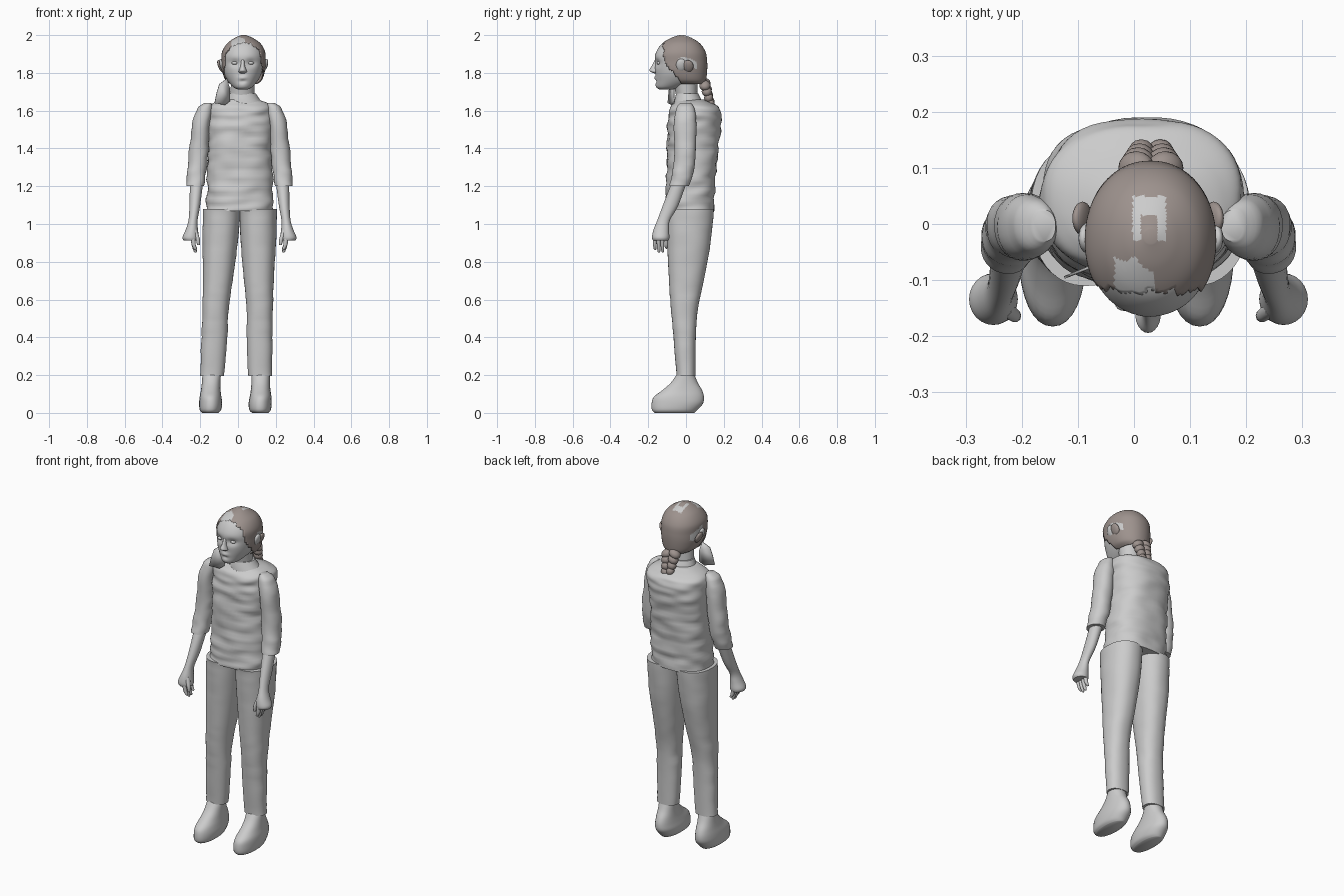
import bpy, bmesh, math
from mathutils import Vector, noise

if "Cube" in bpy.data.objects:
    bpy.data.objects.remove(bpy.data.objects["Cube"])


def material(name, colour):
    mat = bpy.data.materials.new(name)
    mat.use_nodes = True
    mat.diffuse_color = (*colour, 1)
    mat.node_tree.nodes["Principled BSDF"].inputs["Base Color"].default_value = (*colour, 1)
    return mat


GREY = material("light_grey", (0.6, 0.6, 0.6))
BROWN = material("hair_brown", (0.34, 0.29, 0.27))


def finish(name, bm, mats, angle=50):
    bmesh.ops.recalc_face_normals(bm, faces=bm.faces)
    mesh = bpy.data.meshes.new(name)
    bm.to_mesh(mesh)
    bm.free()
    for mat in mats:
        mesh.materials.append(mat)
    obj = bpy.data.objects.new(name, mesh)
    bpy.context.collection.objects.link(obj)
    bpy.ops.object.select_all(action="DESELECT")
    obj.select_set(True)
    bpy.context.view_layer.objects.active = obj
    bpy.ops.object.shade_smooth_by_angle(angle=math.radians(angle))
    return obj


def smooth_rings(rings, steps):
    """Catmull-Rom interpolation between the given rings."""
    out = []
    for i in range(len(rings) - 1):
        a, b = rings[max(i - 1, 0)], rings[i]
        c, d = rings[i + 1], rings[min(i + 2, len(rings) - 1)]
        for k in range(steps):
            t = k / steps
            out.append([q + (r - p) * t / 2 + (2 * p - 5 * q + 4 * r - s) * t * t / 2
                        + (3 * q - p - 3 * r + s) * t ** 3 / 2
                        for p, q, r, s in zip(a, b, c, d)])
    return out + [rings[-1]]


def loft(rings, sides=32, steps=4, power=2.0, place=None):
    """Skin oval rings given as (z, x min, x max, y min, y max)."""
    bm = bmesh.new()
    loops = []
    for z, x0, x1, y0, y1 in smooth_rings(rings, steps):
        loop = []
        for i in range(sides):
            a = math.tau * i / sides
            c, s = math.cos(a), math.sin(a)
            u = math.copysign(abs(c) ** (2 / power), c)
            v = math.copysign(abs(s) ** (2 / power), s)
            p = Vector(((x0 + x1 + (x1 - x0) * u) / 2, (y0 + y1 + (y1 - y0) * v) / 2, z))
            loop.append(bm.verts.new(place(p) if place else p))
        loops.append(loop)
    for a, b in zip(loops, loops[1:]):
        for i in range(sides):
            j = (i + 1) % sides
            bm.faces.new((a[i], a[j], b[j], b[i]))
    bm.faces.new(loops[0])
    bm.faces.new(loops[-1])
    return bm


def wrinkle(p, amount):
    """Push cloth in and out in mostly horizontal folds."""
    n = noise.noise(Vector((p.x * 9, p.y * 9, p.z * 26)))
    return p + Vector((p.x, p.y - 0.03, 0)).normalized() * n * amount


# Shirt body
finish("shirt", loft([
    (1.07, -.165, .188, -.11, .15), (1.2, -.165, .182, -.105, .155),
    (1.4, -.16, .18, -.1, .17), (1.55, -.165, .19, -.095, .185),
    (1.61, -.16, .19, -.09, .18), (1.64, -.125, .155, -.065, .14),
    (1.66, -.07, .1, -.05, .09)], 56, 10, 2.4, lambda p: wrinkle(p, 0.012)), [GREY])

# Neck and collar
finish("neck", loft([(1.6, -.05, .09, -.055, .065), (1.66, -.045, .085, -.05, .06),
                     (1.76, -.035, .09, -.07, .06)]), [GREY])
finish("collar", loft([(1.63, -.07, .14, -.065, .09), (1.66, -.06, .115, -.06, .08),
                       (1.69, -.05, .095, -.052, .065)]), [GREY])


# Sleeves, forearms, hands, trouser legs and shoes, once per side
def arm_place(side):
    return lambda p: Vector((0.008 + side * p.x, p.y, p.z))


def leg_place(side):
    return lambda p: Vector((0.024 * p.z - 0.015 + side * p.x, p.y, p.z))


for side, label in ((1, "left"), (-1, "right")):
    arm, leg = arm_place(side), leg_place(side)
    finish(label + "_sleeve", loft([
        (1.64, .145, .185, -.03, .025), (1.61, .145, .225, -.052, .045),
        (1.53, .155, .25, -.065, .055), (1.4, .165, .265, -.062, .052),
        (1.3, .172, .274, -.068, .045), (1.24, .18, .28, -.08, .03),
        (1.2, .185, .278, -.088, .015)], 28, 5, 2.2,
        lambda p: arm(wrinkle(p, 0.008))), [GREY])
    finish(label + "_forearm", loft([
        (1.24, .19, .262, -.068, .01), (1.1, .208, .265, -.122, -.04),
        (1.02, .222, .27, -.152, -.085), (.97, .22, .285, -.172, -.09),
        (.93, .215, .302, -.18, -.088), (.912, .22, .295, -.175, -.092)],
        24, 4, 2, arm), [GREY])
    for i, tip in enumerate((.862, .848, .85, .868)):
        y = -.166 + i * .02
        finish(f"{label}_finger_{i + 1}", loft([
            (.94, .235, .262, y - .011, y + .011), (.89, .232, .254, y - .009, y + .011),
            (tip + .006, .225, .242, y - .005, y + .01), (tip, .23, .236, y, y + .005)],
            10, 2, 2, arm), [GREY])
    finish(label + "_thumb", loft([
        (.97, .225, .25, -.165, -.135), (.92, .21, .232, -.175, -.15),
        (.89, .21, .225, -.172, -.155)], 10, 3, 2, arm), [GREY])
    finish(label + "_trouser_leg", loft([
        (.195, .064, .19, -.05, .05), (.4, .052, .188, -.066, .052),
        (.55, .048, .187, -.08, .063), (.7, .03, .188, -.09, .094),
        (.9, .008, .194, -.1, .13), (1.08, -.004, .196, -.11, .148)],
        40, 6, 2.25, lambda p: leg(wrinkle(p, 0.004))), [GREY])
    finish(label + "_shoe", loft([
        (0, .09, .175, -.165, .045), (.015, .075, .188, -.18, .06),
        (.05, .07, .192, -.182, .09), (.085, .075, .19, -.17, .095),
        (.12, .08, .184, -.125, .085), (.16, .082, .18, -.08, .062),
        (.21, .08, .178, -.045, .042)], 32, 4, 2.15, leg), [GREY])

# Head, with sockets, brow, lips and chin pressed into the front
CENTRE = 0.025
FEATURES = [(-.042, 1.852, .02, .014), (.042, 1.852, .02, .014), (0, 1.79, .012, .004),
            (0, 1.772, .014, -.008), (0, 1.757, .01, .008), (0, 1.735, .018, -.004)]


def face_shape(p):
    if p.y < -.05:
        for dx, z, width, push in FEATURES:
            d = ((p.x - CENTRE - dx) ** 2 / 2 + (p.z - z) ** 2) / width ** 2
            p.y += push * math.exp(-d)
    return p


finish("head", loft([
    (1.712, .0, .05, -.14, -.07), (1.725, -.025, .075, -.155, -.02),
    (1.76, -.056, .106, -.16, .06), (1.8, -.074, .126, -.163, .085),
    (1.85, -.08, .136, -.166, .098), (1.9, -.08, .138, -.162, .096),
    (1.95, -.058, .118, -.132, .07), (1.98, -.02, .078, -.082, .03),
    (1.991, .015, .045, -.04, -.005)], 64, 8, 2.1, face_shape), [GREY])
finish("nose", loft([
    (1.798, .013, .037, -.17, -.14), (1.806, .003, .047, -.188, -.14),
    (1.816, .006, .044, -.194, -.14), (1.84, .014, .036, -.18, -.14),
    (1.875, .015, .035, -.162, -.14)], 20, 4), [GREY])


def blob(bm, centre, size, turn=0):
    made = bmesh.ops.create_uvsphere(bm, u_segments=16, v_segments=10, radius=1)["verts"]
    for v in made:
        p = Vector((v.co.x * size[0], v.co.y * size[1], v.co.z * size[2]))
        c, s = math.cos(turn), math.sin(turn)
        v.co = Vector(centre) + Vector((p.x * c + p.z * s, p.y, p.z * c - p.x * s))


# Eyeballs and ears
bm = bmesh.new()
for s in (-1, 1):
    blob(bm, (CENTRE + s * .042, -.142, 1.852), (.017, .013, .009))
finish("eyes", bm, [GREY])
bm = bmesh.new()
for s in (-1, 1):
    blob(bm, (.03 + s * .112, -.025, 1.84), (.014, .028, .036), s * .3)
finish("ears", bm, [GREY])

# Hair cap, trimmed along a ragged hairline, with bare patches
bm = loft([
    (1.735, -.03, .09, -.09, .095), (1.76, -.065, .125, -.12, .106),
    (1.81, -.084, .143, -.16, .112), (1.86, -.087, .146, -.168, .112),
    (1.91, -.085, .144, -.163, .104), (1.955, -.058, .12, -.128, .075),
    (1.985, -.018, .078, -.08, .03), (2.0, .018, .042, -.035, -.01)], 80, 10, 2.1)
doomed = []
for face in bm.faces:
    p = face.calc_center_median()
    rag = 0.018 * noise.noise(p * 35)
    hairline = -.12 + 2.2 * max(0, 1.95 - p.z) ** 2
    if p.y + rag < hairline or p.z < 1.74:
        doomed.append(face)
    x, y = p.x - .027, p.y - .005
    arch = p.z > 1.95 and abs(x) < .03 and -.035 < y < .045 and not (abs(x) < .015 and y < .01)
    fringe = p.z > 1.93 and -.035 < p.x < .035 and p.y + rag < -.07 - p.x * .3
    temple = abs(p.x - .03) > .07 and -.035 < p.y < .055 and abs(p.z - 1.857 + p.y * .3 + rag) < .025
    face.material_index = int(arch or fringe or temple)
bmesh.ops.delete(bm, geom=doomed, context="FACES")
hair = finish("hair_cap", bm, [BROWN, GREY])
shell = hair.modifiers.new("thickness", "SOLIDIFY")
shell.thickness = 0.005

# Loose tufts over the ears
bm = bmesh.new()
for s in (-1, 1):
    blob(bm, (.025 + s * .117, .01, 1.835), (.013, .03, .035), s * .4)
finish("side_tufts", bm, [BROWN])

# Plait at the nape
bm = bmesh.new()
for i in range(4):
    for s in (-1, 1):
        blob(bm, (.03 + s * (.026 - i * .003), .1 + i * .01, 1.745 - i * .032 - (s + 1) * .006),
             (.034 - i * .004, .03 - i * .003, .025), s * .5)
finish("plait", bm, [BROWN])

# Loose cloth flap beside the neck
bm = bmesh.new()
outline = [(-.06, 1.77), (-.045, 1.72), (-.045, 1.65), (-.07, 1.63), (-.125, 1.64),
           (-.115, 1.69), (-.1, 1.74)]
bm.faces.new([bm.verts.new((x, -.075 + (x + .08) * .4, z)) for x, z in outline])
flap = finish("neck_flap", bm, [GREY])
flap.modifiers.new("thickness", "SOLIDIFY").thickness = 0.005
